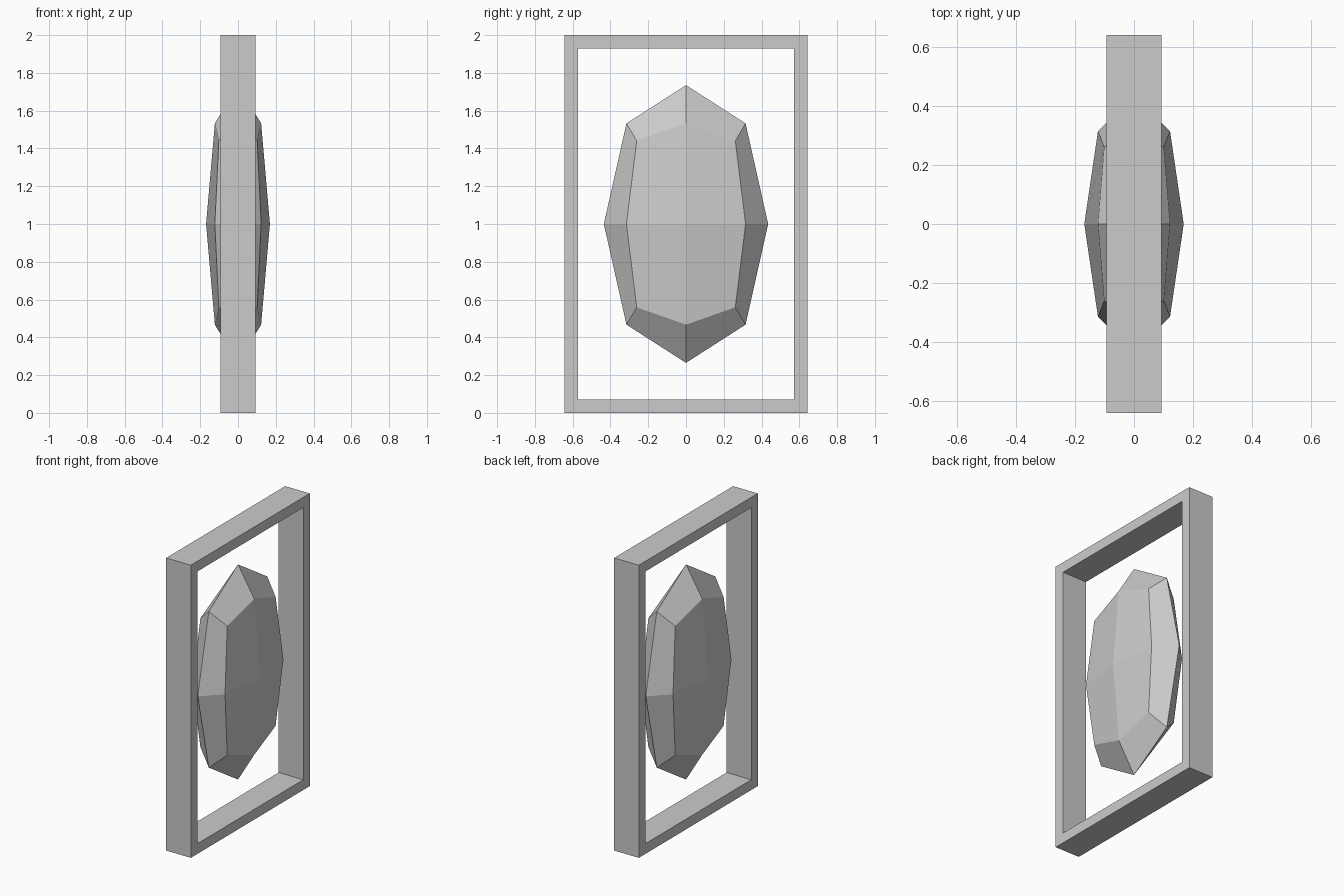
import bpy, bmesh

if "Cube" in bpy.data.objects:
    bpy.data.objects.remove(bpy.data.objects["Cube"])


def make_object(name, bm):
    bmesh.ops.recalc_face_normals(bm, faces=bm.faces)
    mesh = bpy.data.meshes.new(name)
    bm.to_mesh(mesh)
    bm.free()
    obj = bpy.data.objects.new(name, mesh)
    bpy.context.collection.objects.link(obj)
    return obj


# Rectangular frame: mitred ring, swept around four corners
HALF_DEPTH, HALF_W, HALF_H, BAR = 0.093, 0.642, 1.0, 0.07
bm = bmesh.new()
rings = []
for sy, sz in ((-1, -1), (1, -1), (1, 1), (-1, 1)):
    rings.append([bm.verts.new((x, sy * (HALF_W - inset), 1 + sz * (HALF_H - inset)))
                  for x, inset in ((-HALF_DEPTH, 0), (HALF_DEPTH, 0),
                                   (HALF_DEPTH, BAR), (-HALF_DEPTH, BAR))])
for i in range(4):
    a, b = rings[i], rings[(i + 1) % 4]
    for j in range(4):
        k = (j + 1) % 4
        bm.faces.new((a[j], a[k], b[k], b[j]))
make_object("frame", bm)

# Faceted gem: once-divided cube rounded outwards, floating in the frame
bm = bmesh.new()
bmesh.ops.create_cube(bm, size=2)
bmesh.ops.subdivide_edges(bm, edges=bm.edges[:], cuts=1, use_grid_fill=True)
ROUNDING = {1: 1.0, 2: 0.725, 3: 0.6}   # face centre, edge middle, corner
for v in bm.verts:
    axes = sum(abs(c) > 0.5 for c in v.co)
    v.co *= ROUNDING[axes]
bmesh.ops.scale(bm, vec=(0.169, 0.435, 0.735), verts=bm.verts)
bmesh.ops.translate(bm, vec=(0, 0, 1), verts=bm.verts)
make_object("gem", bm)
